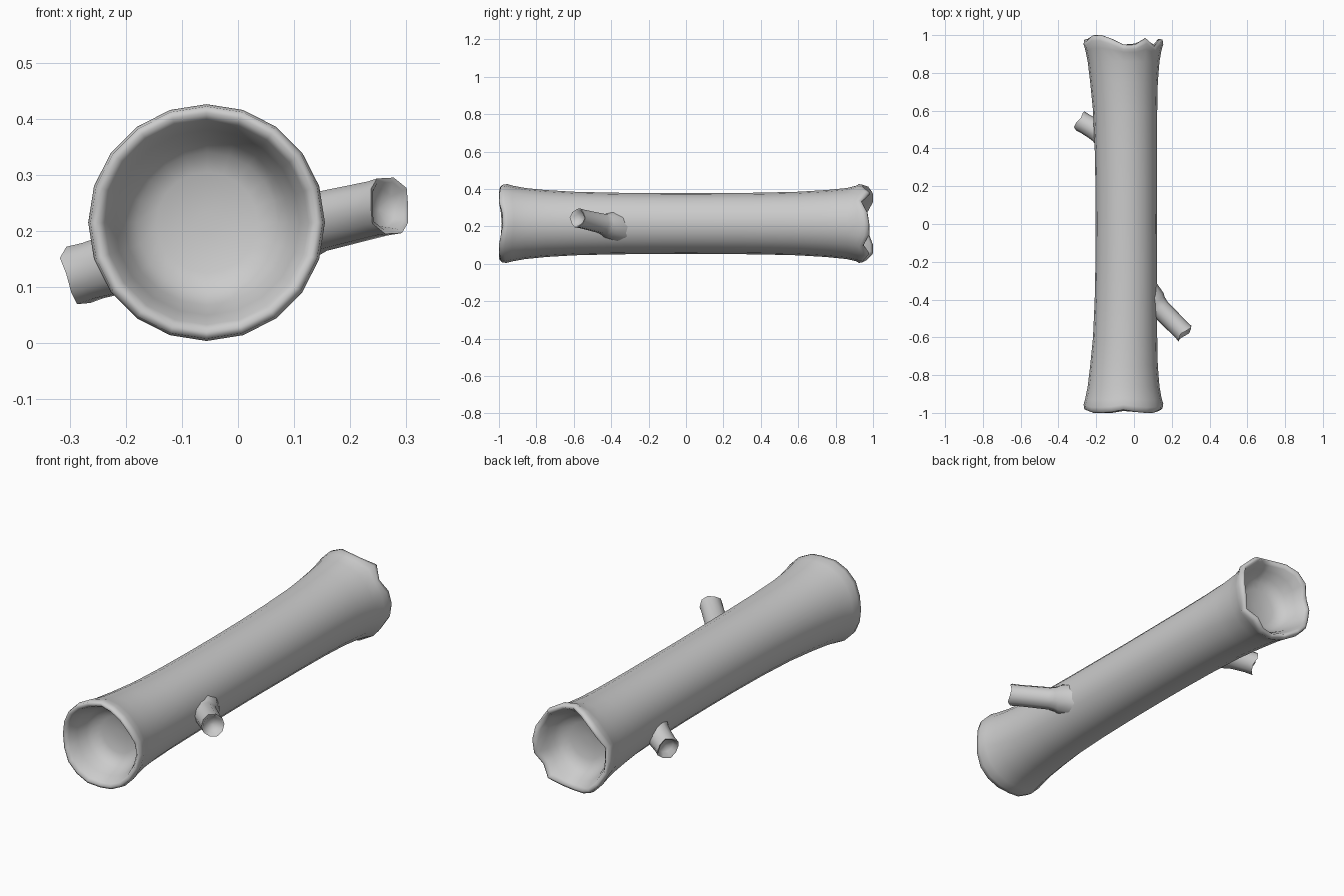
import bpy, math
from mathutils import Vector

if "Cube" in bpy.data.objects:
    bpy.data.objects.remove(bpy.data.objects["Cube"])


def loft(name, rings):
    """Skin a list of equal-length vertex rings and close both ends."""
    n = len(rings[0])
    verts = [v for ring in rings for v in ring]
    faces = []
    for k in range(len(rings) - 1):
        for i in range(n):
            j = (i + 1) % n
            faces.append((k * n + i, k * n + j, (k + 1) * n + j, (k + 1) * n + i))
    faces.append(tuple(reversed(range(n))))
    faces.append(tuple(range((len(rings) - 1) * n, len(rings) * n)))
    mesh = bpy.data.meshes.new(name)
    mesh.from_pydata(verts, [], faces)
    obj = bpy.data.objects.new(name, mesh)
    bpy.context.collection.objects.link(obj)
    bpy.ops.object.select_all(action='DESELECT')
    obj.select_set(True)
    bpy.context.view_layer.objects.active = obj
    bpy.ops.object.mode_set(mode='EDIT')
    bpy.ops.mesh.select_all(action='SELECT')
    bpy.ops.mesh.normals_make_consistent(inside=False)
    bpy.ops.object.mode_set(mode='OBJECT')
    bpy.ops.object.shade_smooth_by_angle(angle=math.radians(75))
    return obj


# Ragged rim depths in hundredths, every 18 degrees around from +x
SIDES = 20
FRONT_CHIPS = [2, 1.5, 0, 0, .5, 1.5, .3, 0, 0, 1, 1.5, 1, 0, 0, 0, 1, .5, 0, 0, 1]
BACK_CHIPS = [2, 3, 6, 1.5, 5, 5, 2, 0, 0, 3, 2, 2, 0, 0, 3, 5, 4.5, 2, 5, 2]


def log_ring(y, r, cx, chips=None, weight=0, cz=0.215):
    s = 1 if y > 0 else -1
    ring = []
    for i in range(SIDES):
        a = 2 * math.pi * i / SIDES
        cut = chips[i] * 0.01 * weight if chips else 0
        ring.append((cx + r * math.cos(a), y - s * cut, cz + r * math.sin(a)))
    return ring


# End profile: distance from centre, radius, centre x, share of chip depth
END = [(0.84, 0.02, -.055, 0), (0.845, 0.09, -.055, 0), (0.86, 0.125, -.055, 0),
       (0.89, 0.147, -.055, .2), (0.94, 0.165, -.055, .6), (0.985, 0.182, -.056, 1),
       (1.0, 0.195, -.056, 1), (0.995, 0.207, -.056, 1), (0.97, 0.211, -.056, .9),
       (0.93, 0.202, -.056, .4), (0.86, 0.190, -.055, 0), (0.75, 0.179, -.053, 0),
       (0.6, 0.170, -.047, 0), (0.4, 0.165, -.043, 0), (0.2, 0.163, -.041, 0)]

# Hollow-ended trunk
rings = [log_ring(-d, r, x, FRONT_CHIPS, w) for d, r, x, w in END]
rings.append(log_ring(0, 0.162, -0.041))
rings += [log_ring(d, r, x, BACK_CHIPS, w) for d, r, x, w in reversed(END)]
loft("trunk", rings)


def branch(name, tip, direction, length, radius, flare):
    """Stub with a flared root and a cupped broken tip."""
    tip, d = Vector(tip), Vector(direction).normalized()
    u = d.cross(Vector((0, 0, 1))).normalized()
    v = u.cross(d)
    profile = [(-length - .08, radius * flare * 1.2), (-length, radius * flare),
               (-length + .02, radius * (1 + (flare - 1) * .4)),
               (-length + .05, radius * 1.02), (-.03, radius * .97),
               (0, radius), (-.003, radius * .85), (-.022, radius * .66),
               (-.03, radius * .1)]
    out = []
    for k, (t, r) in enumerate(profile):
        ring = []
        for i in range(10):
            a = 2 * math.pi * i / 10
            chip = .007 * math.sin(3 * a + 1) if k in (5, 6) else 0
            ring.append(tip + d * (t + chip) + (u * math.cos(a) + v * math.sin(a)) * r)
        out.append(ring)
    loft(name, out)


# Two broken branches
branch("right_branch", (0.27, -0.58, 0.245), (0.70, -0.70, 0.16), 0.235, 0.053, 1.35)
branch("left_branch", (-0.284, 0.545, 0.122), (-0.85, 0.48, -0.25), 0.13, 0.055, 1.2)
